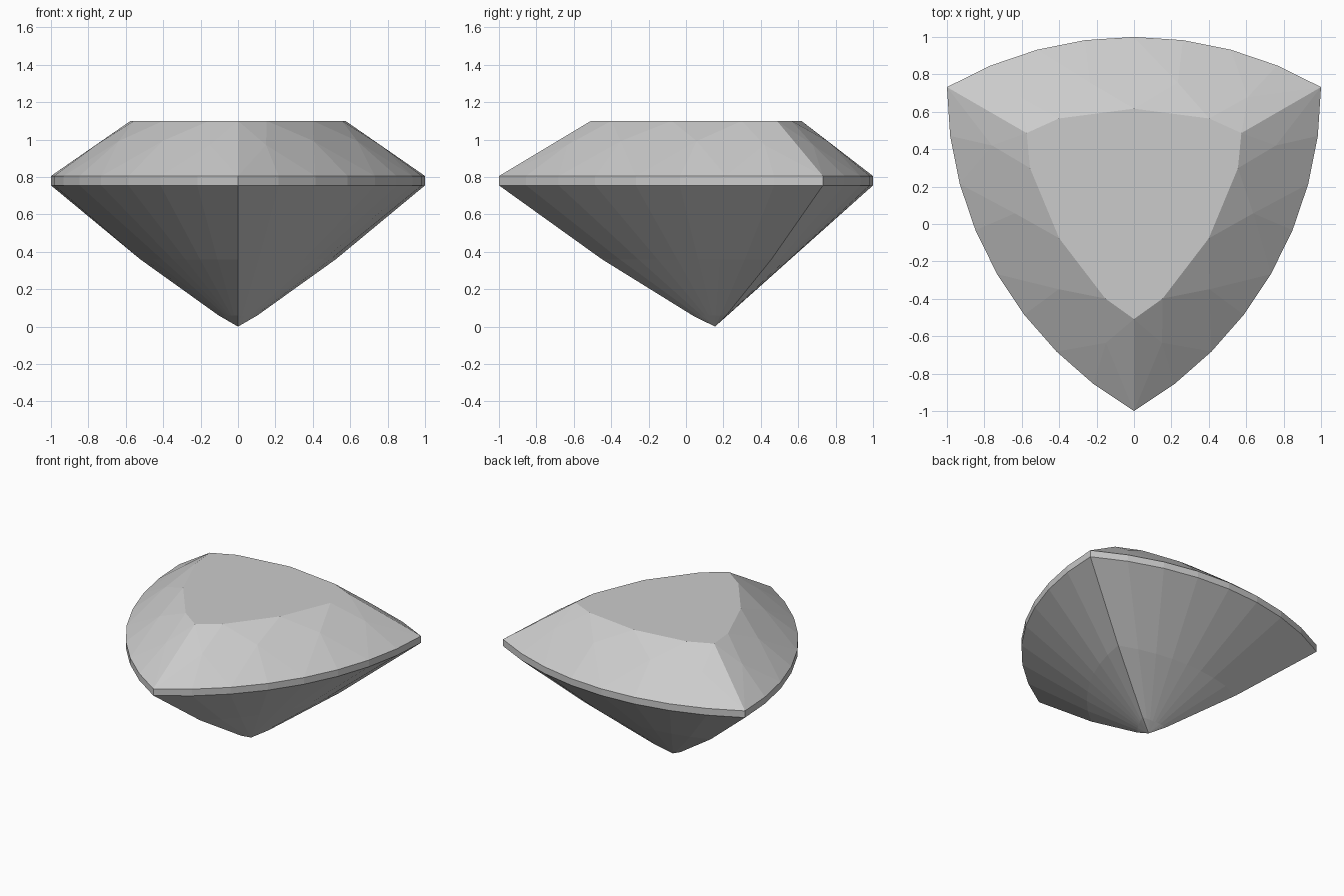
import bpy, bmesh
from math import sin, cos, radians, sqrt
from mathutils import Vector

if "Cube" in bpy.data.objects:
    bpy.data.objects.remove(bpy.data.objects["Cube"], do_unlink=True)

TOP, GIRDLE_TOP, GIRDLE_LOW = 1.1, 0.805, 0.755
CORNER_R = 2 / sqrt(3)          # centre to a pointed corner
MID_R = 2 - CORNER_R            # centre to the middle of a curved side
CY = CORNER_R - 1
CORE = Vector((0, CY, 0.8))

stone = bpy.data.materials.new("pale grey stone")
stone.use_nodes = True
stone.diffuse_color = (0.6, 0.6, 0.6, 1)
stone.node_tree.nodes["Principled BSDF"].inputs["Base Color"].default_value = (0.6, 0.6, 0.6, 1)


def polar(radius, degrees, z):
    """Point given by its angle from the middle of the back side."""
    a = radians(degrees)
    return Vector((radius * sin(a), CY + radius * cos(a), z))


def rim(i, z, mid_scale=1, corner_scale=1):
    """Outline point i (0 = side middle, +-4 = corners), shrunk to the axis."""
    a = radians(7.5 * i)
    x, y = 2 * sin(a), 2 * cos(a) - CORNER_R
    t = (sqrt(x * x + y * y) - MID_R) / (CORNER_R - MID_R)
    s = mid_scale + (corner_scale - mid_scale) * t
    return Vector((x * s, CY + y * s, z))


def build(name, side_faces, cap=None):
    """Repeat one side's faces three times around the axis, facing outward."""
    bm = bmesh.new()
    faces = []
    for k in range(3):
        a = radians(120 * k)
        for face in side_faces:
            pts = []
            for p in face:
                x, y = p.x, p.y - CY
                pts.append(Vector((x * cos(a) - y * sin(a), CY + x * sin(a) + y * cos(a), p.z)))
            faces.append(pts)
    if cap:
        faces.append(cap)
    for pts in faces:
        f = bm.faces.new([bm.verts.new(p) for p in pts])
        f.normal_update()
        if f.normal.dot(f.calc_center_median() - CORE) < 0:
            f.normal_flip()
    bmesh.ops.remove_doubles(bm, verts=bm.verts, dist=0.0005)
    mesh = bpy.data.meshes.new(name)
    bm.to_mesh(mesh)
    bm.free()
    mesh.materials.append(stone)
    obj = bpy.data.objects.new(name, mesh)
    bpy.context.collection.objects.link(obj)
    return obj


# Crown: star facets, kites and upper halves, mirrored about each side's middle
table_mid = polar(0.462, 0, TOP)
inner = {s: polar(0.645, s * 21.3, 0.992) for s in (-1, 1)}
crown = [[table_mid, inner[1], rim(0, GIRDLE_TOP), inner[-1]]]
for s in (-1, 1):
    table_side, table_corner = polar(0.574, s * 44.5, TOP), polar(0.663, s * 60, TOP)
    outer = polar(0.804, s * 49.25, 0.971)
    g = [rim(s * i, GIRDLE_TOP) for i in range(5)]
    crown += [
        [table_mid, table_side, inner[s]],
        [table_side, table_corner, outer],
        [table_side, outer, g[2], inner[s]],
        [table_corner, g[4], outer],
        [inner[s], g[0], g[1]],
        [inner[s], g[1], g[2]],
        [outer, g[2], g[3]],
        [outer, g[3], g[4]],
    ]

# Flat table on top
table = []
for k in range(3):
    for r, d in ((0.462, 0), (0.574, 44.5), (0.663, 60), (0.574, 75.5)):
        table.append(polar(r, d + 120 * k, TOP))
build("crown", crown, table)

# Girdle: thin upright band
build("girdle", [[rim(i, GIRDLE_LOW), rim(i + 1, GIRDLE_LOW),
                  rim(i + 1, GIRDLE_TOP), rim(i, GIRDLE_TOP)] for i in range(-4, 4)])

# Pavilion: long facets tapering to the point, slightly bowed at the corners
levels = [(GIRDLE_LOW, 1, 1), (0.36, 0.477, 0.523), (0.06, 0.08, 0.104)]
pavilion = []
for i in range(-4, 4):
    for a, b in zip(levels, levels[1:]):
        pavilion.append([rim(i, *a), rim(i + 1, *a), rim(i + 1, *b), rim(i, *b)])
    pavilion.append([rim(i, *levels[-1]), rim(i + 1, *levels[-1]), Vector((0, CY, 0))])
build("pavilion", pavilion)
